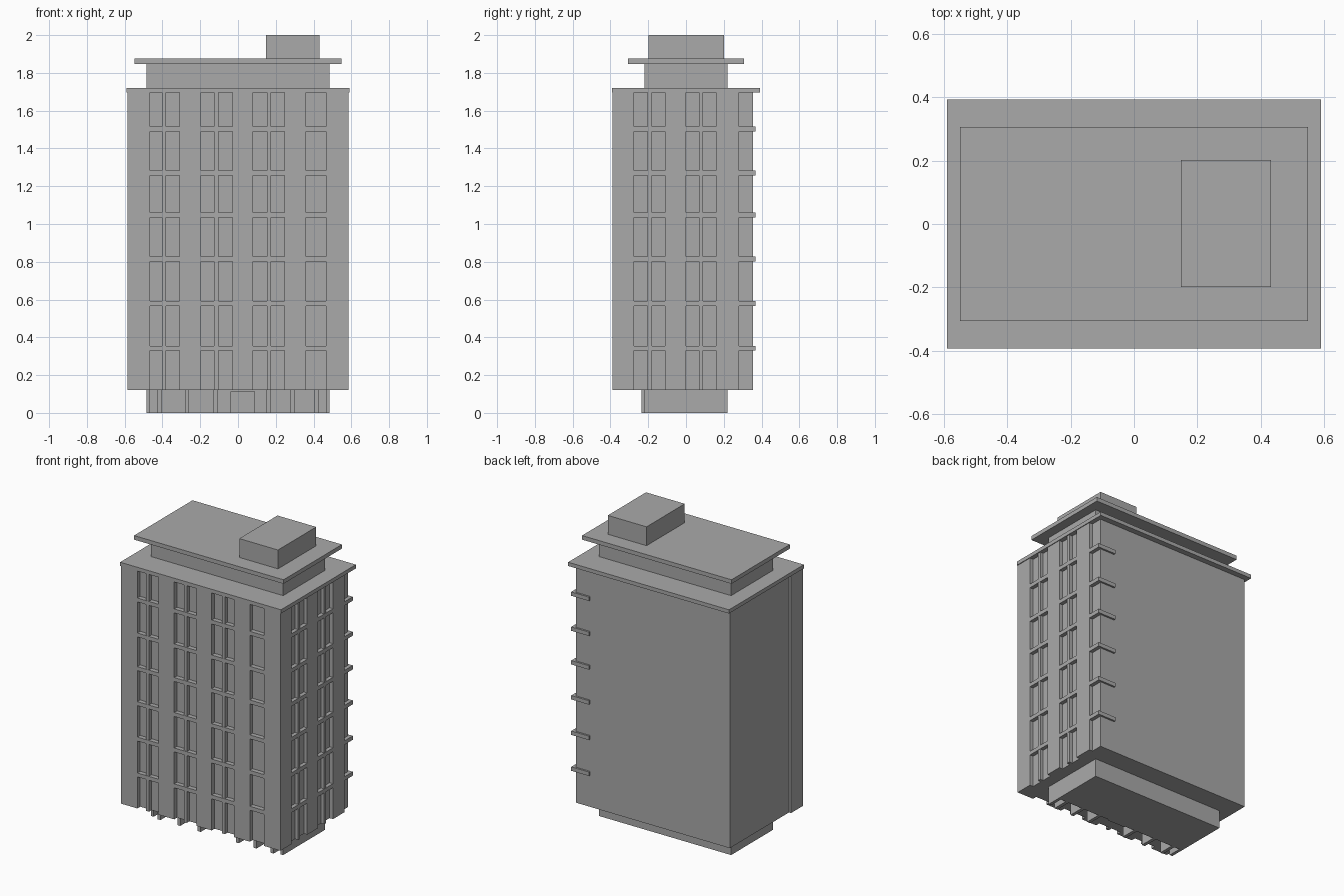
import bpy
import bmesh
from mathutils import Matrix, Vector

cube = bpy.data.objects.get("Cube")
if cube:
    bpy.data.objects.remove(cube, do_unlink=True)

# One plain colour for the whole building
grey = bpy.data.materials.new("concrete_grey")
grey.use_nodes = True
GREY = (0.4, 0.4, 0.4, 1)
grey.diffuse_color = GREY
grey.node_tree.nodes["Principled BSDF"].inputs["Base Color"].default_value = GREY


def boxes(name, spans):
    """One object made of boxes, each given as x, y and z ranges."""
    bm = bmesh.new()
    for span in spans:
        lo, hi = (Vector([r[i] for r in span]) for i in (0, 1))
        place = Matrix.Translation((lo + hi) / 2) @ Matrix.Diagonal((*(hi - lo), 1))
        bmesh.ops.create_cube(bm, size=1, matrix=place)
    mesh = bpy.data.meshes.new(name)
    bm.to_mesh(mesh)
    bm.free()
    mesh.materials.append(grey)
    obj = bpy.data.objects.new(name, mesh)
    bpy.context.collection.objects.link(obj)
    return obj


def piers(start, end, openings):
    """Solid stretches left between the openings."""
    edges = [start] + [v for o in openings for v in o] + [end]
    return [(a, b) for a, b in zip(edges[::2], edges[1::2]) if b - a > 0.001]


# Main dimensions
WALL = (0.12, 1.695)
FRONT, BACK, SIDE = -0.39, 0.355, 0.585
CORE_FRONT, CORE_SIDE = -0.36, 0.56
BANDS = [(z - 0.013, z + 0.013) for z in (0.342, 0.58, 0.815, 1.047, 1.27, 1.502)]

# Tower core, whose faces form the recessed windows
boxes("tower_core", [((-0.57, CORE_SIDE), (CORE_FRONT, BACK), WALL)])

# Front facade: piers, floor bands and mullions
front_openings = [(-0.465, -0.31), (-0.195, -0.03), (0.08, 0.245), (0.36, 0.465)]
front_depth = (FRONT, CORE_FRONT)
boxes("front_piers", [(p, front_depth, WALL)
                      for p in piers(-SIDE, SIDE, front_openings)])
boxes("front_floor_bands", [(o, front_depth, b) for o in front_openings for b in BANDS])
boxes("front_mullions", [((x - 0.011, x + 0.011), (FRONT + 0.002, CORE_FRONT), WALL)
                         for x in (-0.392, -0.115, 0.165)])

# Side facade with two window columns and an open back corner
side_openings = [(-0.275, -0.11), (0, 0.16)]
side_depth = (CORE_SIDE, SIDE)
boxes("side_piers", [(side_depth, p, WALL)
                     for p in piers(CORE_FRONT, 0.28, side_openings)])
boxes("side_floor_bands", [(side_depth, o, b) for o in side_openings for b in BANDS])
boxes("side_mullions", [((CORE_SIDE, SIDE - 0.002), (y - 0.011, y + 0.011), WALL)
                        for y in (-0.192, 0.08)])
boxes("corner_bands", [((0.455, SIDE), (0.28, BACK + 0.012), b) for b in BANDS])

# Wider front strip on the plain side
boxes("plain_side_strip", [((-SIDE, -0.57), (CORE_FRONT, -0.265), WALL)])

# Recessed ground floor with open bays, fins and an entrance
CORE_BASE = -0.13
GROUND = (0, 0.12)
boxes("ground_floor", [((-0.485, 0.485), (CORE_BASE, 0.22), GROUND)])
boxes("ground_side_walls", [((x - 0.01, x + 0.01), (-0.22, CORE_BASE), GROUND)
                            for x in (-0.475, 0.475)])
boxes("ground_fins", [((x - 0.011, x + 0.011), (-0.235, CORE_BASE), GROUND)
                      for x in (-0.415, -0.27, -0.12, 0.16, 0.29, 0.415)])
boxes("entrance_door", [((-0.04, 0.09), (CORE_BASE - 0.009, CORE_BASE), (0, 0.113))])

# Cornice, set-back top storey, roof slab and lift house
boxes("cornice", [((-0.59, 0.59), (-0.392, 0.392), (1.695, 1.72))])
boxes("top_storey", [((-0.485, 0.485), (-0.22, 0.22), (1.72, 1.848))])
boxes("roof_slab", [((-0.548, 0.548), (-0.306, 0.306), (1.848, 1.875))])
boxes("lift_house", [((0.148, 0.432), (-0.198, 0.202), (1.875, 2))])
